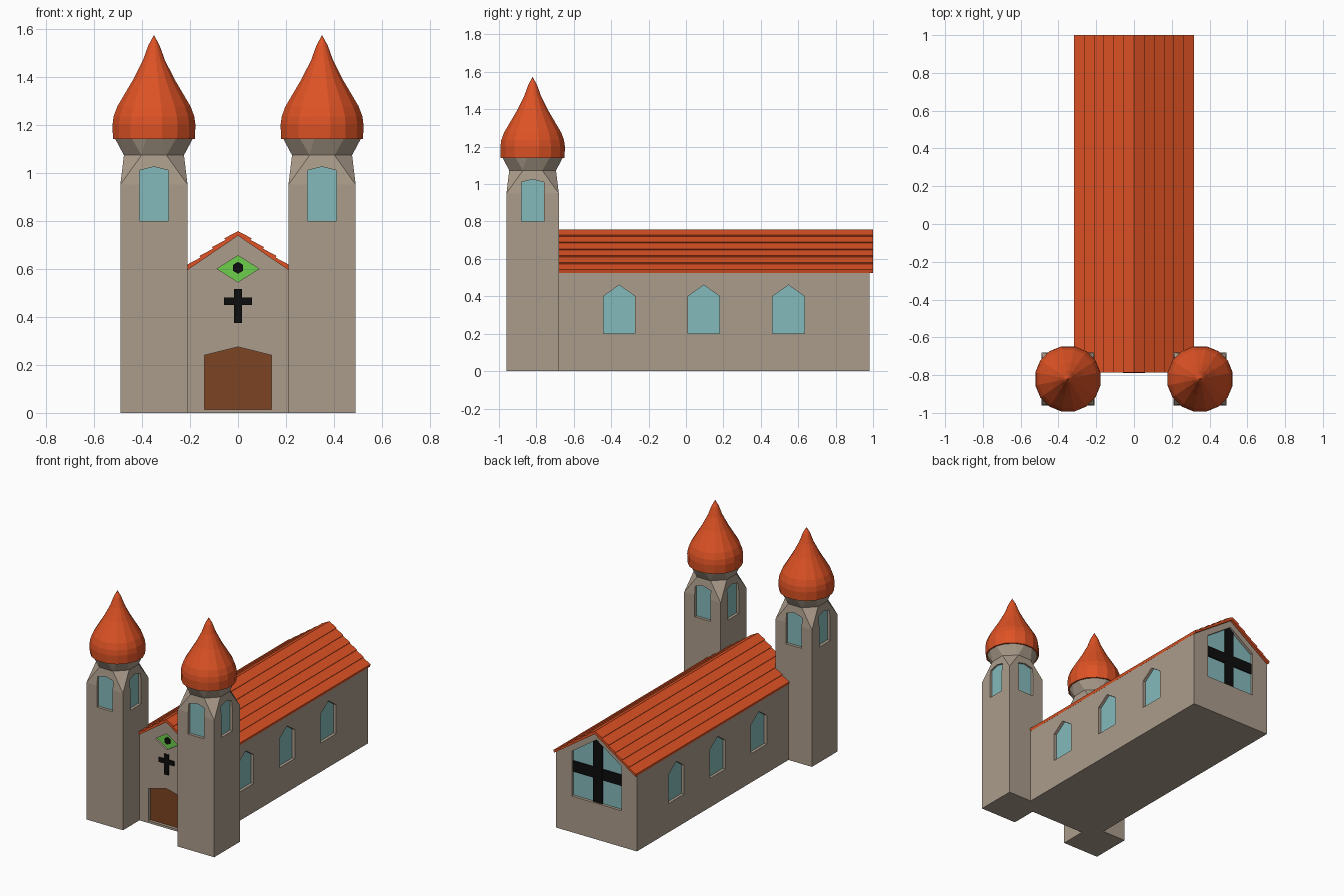
import bpy, bmesh, math
from mathutils import Matrix, Vector

if "Cube" in bpy.data.objects:
    bpy.data.objects.remove(bpy.data.objects["Cube"])


def mat(name, rgb):
    m = bpy.data.materials.new(name)
    m.diffuse_color = (*rgb, 1)
    m.use_nodes = True
    m.node_tree.nodes["Principled BSDF"].inputs["Base Color"].default_value = m.diffuse_color
    return m


STONE = mat("stone", (0.41, 0.335, 0.26))
GLASS = mat("pale blue glass", (0.235, 0.49, 0.50))
WOOD = mat("brown door", (0.20, 0.056, 0.016))
GREEN = mat("green glass", (0.155, 0.62, 0.07))
TILE = mat("orange tile", (0.73, 0.085, 0.018))
BLACK = mat("black iron", (0.004, 0.004, 0.004))
WALLS = [STONE, GLASS, WOOD, GREEN]


def finish(bm, name, mats):
    bmesh.ops.recalc_face_normals(bm, faces=bm.faces[:])
    me = bpy.data.meshes.new(name)
    bm.to_mesh(me)
    bm.free()
    for m in mats:
        me.materials.append(m)
    ob = bpy.data.objects.new(name, me)
    bpy.context.collection.objects.link(ob)
    return ob


def prism(name, pts, y0, y1, mats, angle=0, loc=(0, 0, 0), cap=0):
    """Outline in x/z pushed from y0 to y1; the y1 end takes material 'cap'."""
    bm = bmesh.new()
    a = [bm.verts.new((x, y0, z)) for x, z in pts]
    b = [bm.verts.new((x, y1, z)) for x, z in pts]
    bm.faces.new(a)
    bm.faces.new(b).material_index = cap
    n = len(pts)
    for i in range(n):
        bm.faces.new((a[i], a[(i + 1) % n], b[(i + 1) % n], b[i]))
    bm.transform(Matrix.Translation(loc) @ Matrix.Rotation(math.radians(angle), 4, 'Z'))
    return finish(bm, name, mats)


def hull(name, pts, mats):
    bm = bmesh.new()
    for p in pts:
        bm.verts.new(p)
    bmesh.ops.convex_hull(bm, input=bm.verts[:])
    return finish(bm, name, mats)


def ring(cx, cy, z, r, n, turn=0.0):
    return [Vector((cx + r * math.cos(math.tau * (i + turn) / n),
                    cy + r * math.sin(math.tau * (i + turn) / n), z)) for i in range(n)]


def arch(half, z0, z1, peak):
    return [(-half, z0), (half, z0), (half, z1), (0, peak), (-half, z1)]


def recess(target, pts, angle, loc, kind, depth=0.02):
    """Cut a shallow recess whose back face has material index 'kind'."""
    cut = prism("cutter", pts, -0.05, depth, WALLS, angle, loc, kind)
    mod = target.modifiers.new("recess", 'BOOLEAN')
    mod.operation, mod.solver, mod.object = 'DIFFERENCE', 'EXACT', cut
    bpy.context.view_layer.objects.active = target
    bpy.ops.object.modifier_apply(modifier=mod.name)
    bpy.data.objects.remove(cut)


# Nave with gable ends, side windows, door, gable window and rear window
nave = prism("nave", arch(0.31, 0, 0.53, 0.745), -0.78, 0.98, WALLS)
for y in (-0.357, 0.095, 0.548):
    for s in (1, -1):
        recess(nave, arch(0.085, 0.2, 0.4, 0.46), 90 * s, (0.31 * s, y, 0), 1)
recess(nave, arch(0.14, 0.015, 0.24, 0.275), 0, (0, -0.78, 0), 2)
recess(nave, [(-0.087, 0.6), (0, 0.545), (0.087, 0.6), (0, 0.655)], 0, (0, -0.78, 0), 3, 0.012)
recess(nave, arch(0.19, 0.25, 0.56, 0.69), 180, (0, 0.98, 0), 1)

# Roof of overlapping tile rows: sawtooth section
ROWS, TOP, EAVE = 6, Vector((0, 0.757)), Vector((0.312, 0.537))
down = (EAVE - TOP) / ROWS
nrm = Vector((0.576, 0.817))
side = [TOP]
for i in range(ROWS):
    end = TOP + down * (i + 1)
    side += [end + nrm * 0.008, end]
side[-1] = Vector((0.312, 0.525))
half = [(p.x, p.y) for p in side]
section = half + [(0, 0.738)] + [(-x, z) for x, z in reversed(half[1:])]
prism("roof", section, -0.787, 1.0, [TILE])

# Front cross and gable window boss
c, a = 0.017, 0.058
prism("front_cross", [(-c, 0.375), (c, 0.375), (c, 0.45), (a, 0.45), (a, 0.481), (c, 0.481),
                      (c, 0.515), (-c, 0.515), (-c, 0.481), (-a, 0.481), (-a, 0.45), (-c, 0.45)],
      -0.789, -0.779, [BLACK])
prism("gable_boss", [(0.023 * math.sin(math.tau * i / 6), 0.604 + 0.025 * math.cos(math.tau * i / 6))
                     for i in range(6)], -0.777, -0.767, [BLACK])

# Rear window bars
prism("rear_bar_upright", arch(0.036, 0.25, 0.665, 0.69), 0.959, 0.969, [BLACK])
prism("rear_bar_cross", [(-0.19, 0.415), (0.19, 0.415), (0.19, 0.49), (-0.19, 0.49)],
      0.959, 0.968, [BLACK])

# Towers: square shaft narrowing to an octagon, flared collar, onion dome
DOME = [(0.174, 1.14), (0.176, 1.2), (0.171, 1.235), (0.156, 1.275), (0.12, 1.335),
        (0.087, 1.39), (0.046, 1.47), (0.024, 1.53)]
for s, label in ((-1, "left"), (1, "right")):
    cx, cy, h = 0.35 * s, -0.82, 0.14
    neck = ring(cx, cy, 1.073, 0.125 / math.cos(math.pi / 8), 8, 0.5)
    corners = [(cx + i * h, cy + j * h, z) for i in (-1, 1) for j in (-1, 1) for z in (0, 0.95)]
    tower = hull(label + "_tower", corners + neck, WALLS)
    for k in range(4):
        d = Matrix.Rotation(math.pi / 2 * k, 3, 'Z') @ Vector((0, -h, 0))
        recess(tower, arch(0.06, 0.8, 1.01, 1.025), 90 * k, (cx + d.x, cy + d.y, 0), 1)
    hull(label + "_collar", neck + ring(cx, cy, 1.142, 0.165, 16, 0.5), [STONE])

    bm = bmesh.new()
    rings = [[bm.verts.new(p) for p in ring(cx, cy, z, r, 16, 0.5)] for r, z in DOME]
    tip = bm.verts.new((cx, cy, 1.573))
    bm.faces.new(rings[0])
    for i in range(16):
        j = (i + 1) % 16
        for lo, hi in zip(rings, rings[1:]):
            bm.faces.new((lo[i], lo[j], hi[j], hi[i]))
        bm.faces.new((rings[-1][i], rings[-1][j], tip))
    finish(bm, label + "_dome", [TILE])
